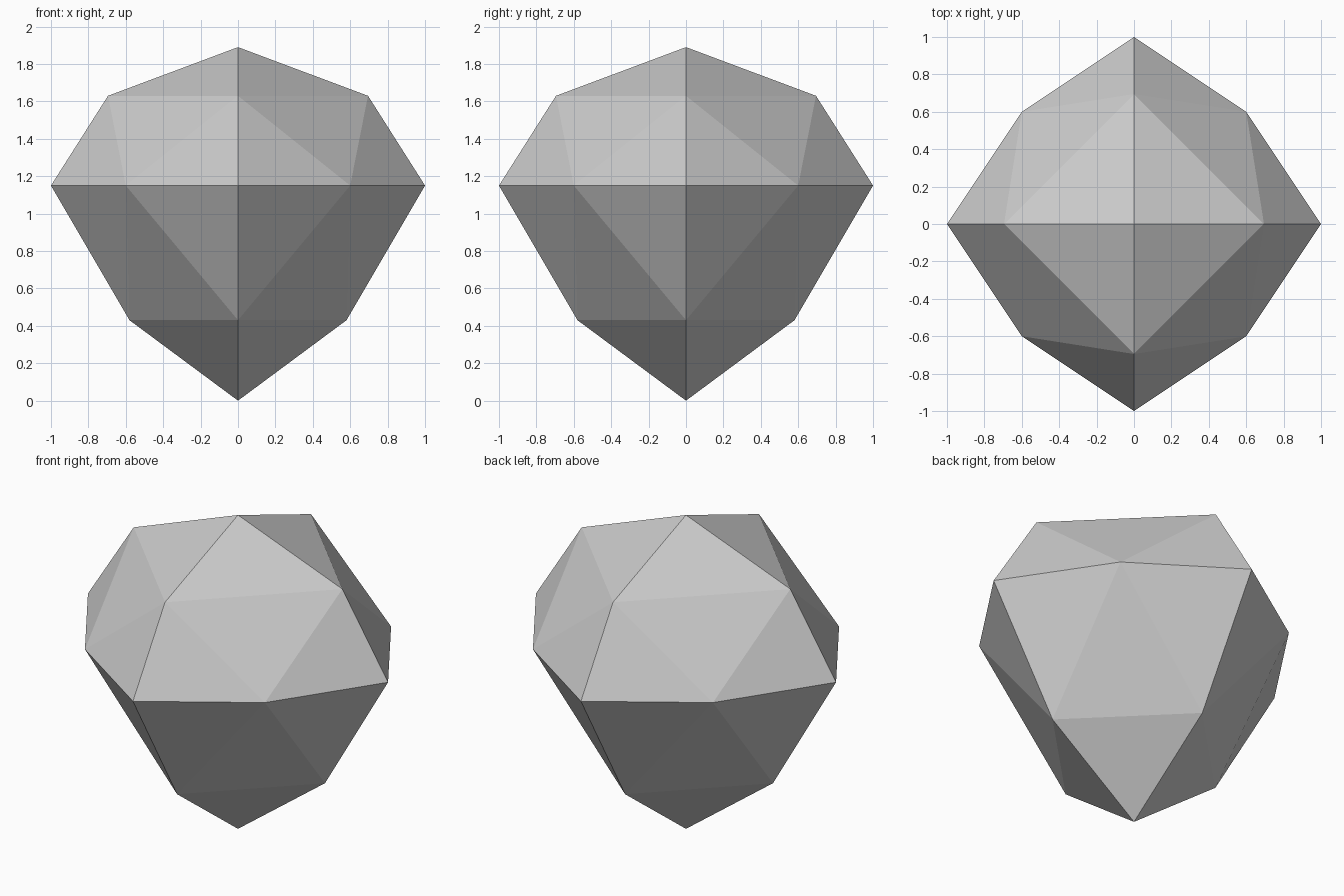
import bpy
import bmesh
from math import cos, sin, pi

cube = bpy.data.objects.get("Cube")
if cube:
    bpy.data.objects.remove(cube, do_unlink=True)

# Plain grey material
grey = bpy.data.materials.new("stone_grey")
grey.use_nodes = True
colour = (0.6, 0.6, 0.6, 1)
grey.diffuse_color = colour
shader = next(n for n in grey.node_tree.nodes if n.type == 'BSDF_PRINCIPLED')
shader.inputs["Base Color"].default_value = colour

bm = bmesh.new()


def ring(count, radii, z):
    """Ring of points about the z axis, alternating between the given radii."""
    points = []
    for i in range(count):
        a = 2 * pi * i / count
        r = radii[i % len(radii)]
        points.append(bm.verts.new((r * cos(a), r * sin(a), z)))
    return points


# Equator with long axis corners and shorter diagonal corners
equator = ring(8, (1.0, 0.6 * 2 ** 0.5), 1.15)


def cap(radius, ring_z, tip_z):
    """Close one side of the equator with a faceted dome."""
    mid = ring(4, (radius,), ring_z)
    tip = bm.verts.new((0, 0, tip_z))
    for i in range(4):
        a, b = mid[i], mid[(i + 1) % 4]
        corner, diagonal = equator[2 * i], equator[2 * i + 1]
        following = equator[(2 * i + 2) % 8]
        for tri in ((tip, a, b), (a, diagonal, b),
                    (a, corner, diagonal), (b, diagonal, following)):
            bm.faces.new(tri)


# Shallow crown and deep pointed base
cap(0.695, 1.63, 1.89)
cap(0.58, 0.43, 0.0)
bmesh.ops.recalc_face_normals(bm, faces=bm.faces)

mesh = bpy.data.meshes.new("faceted_stone")
bm.to_mesh(mesh)
bm.free()
mesh.materials.append(grey)
stone = bpy.data.objects.new("faceted_stone", mesh)
bpy.context.collection.objects.link(stone)
